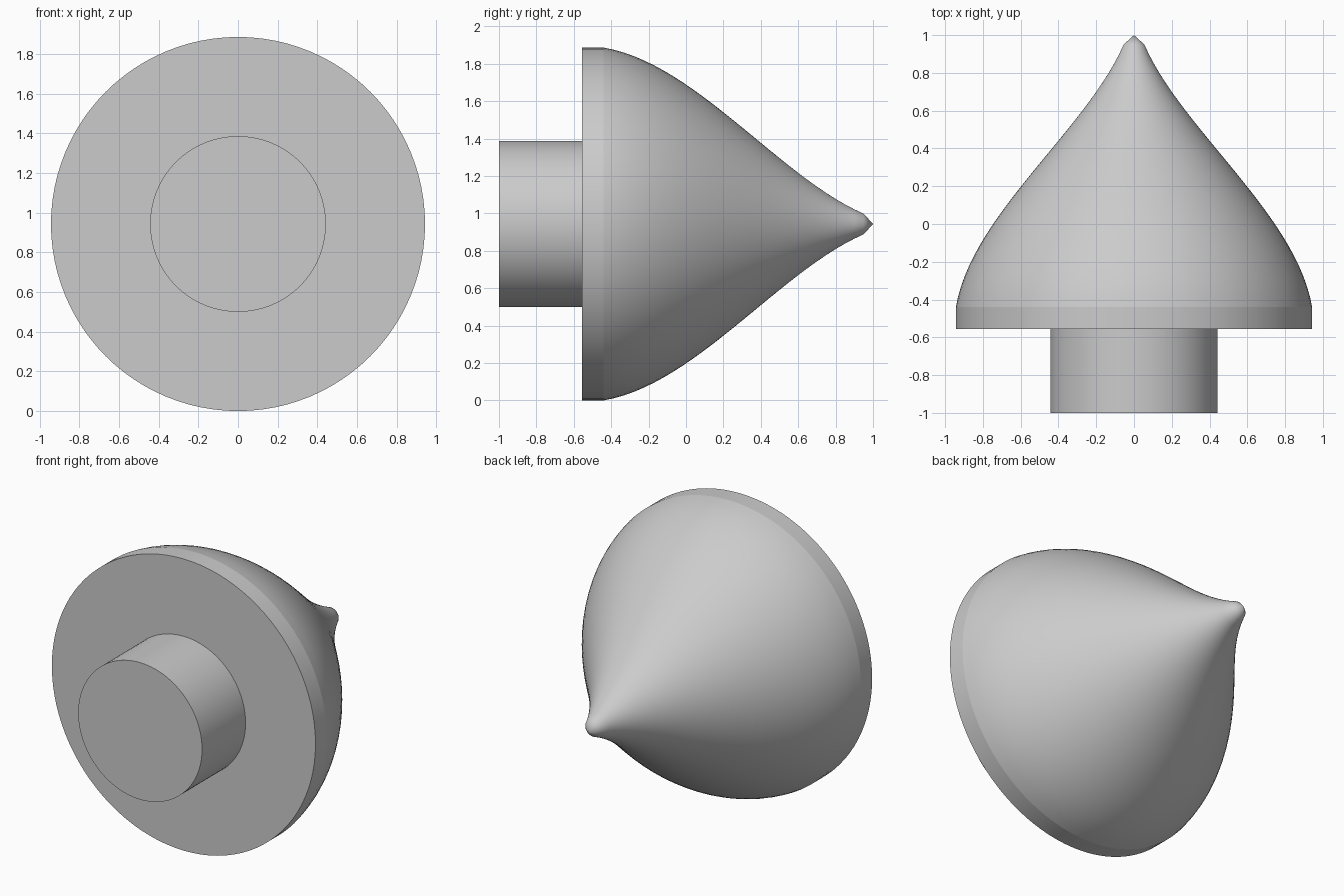
import bpy
import bmesh
from math import pi, radians
from mathutils import Matrix, Vector
from mathutils.geometry import interpolate_bezier

CENTRE_Z = 0.943
SEGMENTS = 96

cube = bpy.data.objects.get("Cube")
if cube:
    bpy.data.objects.remove(cube, do_unlink=True)

grey = bpy.data.materials.new("light_grey")
grey.use_nodes = True
grey.diffuse_color = (0.6, 0.6, 0.6, 1)
grey.node_tree.nodes["Principled BSDF"].inputs["Base Color"].default_value = (0.6, 0.6, 0.6, 1)


def lathe(name, profile):
    """Spin (radius, y) points about the horizontal y axis."""
    bm = bmesh.new()
    verts = [bm.verts.new((r, y, 0)) for r, y in profile]
    edges = [bm.edges.new(pair) for pair in zip(verts, verts[1:])]
    bmesh.ops.spin(bm, geom=verts + edges, cent=(0, 0, 0), axis=(0, 1, 0),
                   angle=2 * pi, steps=SEGMENTS, use_merge=True)
    bmesh.ops.remove_doubles(bm, verts=bm.verts, dist=0.0001)
    bmesh.ops.recalc_face_normals(bm, faces=bm.faces)
    # Make open shells face away from the axis
    if sum(f.normal.dot(Vector((f.calc_center_median().x, 0, f.calc_center_median().z)))
           for f in bm.faces) < 0:
        bmesh.ops.reverse_faces(bm, faces=bm.faces)
    bmesh.ops.transform(bm, matrix=Matrix.Translation((0, 0, CENTRE_Z)), verts=bm.verts)
    mesh = bpy.data.meshes.new(name)
    bm.to_mesh(mesh)
    bm.free()
    mesh.materials.append(grey)
    obj = bpy.data.objects.new(name, mesh)
    bpy.context.collection.objects.link(obj)
    bpy.ops.object.select_all(action="DESELECT")
    obj.select_set(True)
    bpy.context.view_layer.objects.active = obj
    bpy.ops.object.shade_smooth_by_angle(angle=radians(50))
    return obj


# Cylindrical stem
lathe("stem", [(0, -1), (0.443, -1), (0.443, -0.555)])

# Flat base plate with its straight rim
lathe("base_rim", [(0, -0.555), (0.943, -0.555), (0.943, -0.44)])

# Ogee dome ending in a small blunt tip
curve = interpolate_bezier(Vector((0.943, -0.44)), Vector((0.86, 0.05)),
                           Vector((0.25, 0.5)), Vector((0.055, 0.95)), 28)
lathe("pointed_dome", [(p.x, p.y) for p in curve] + [(0, 1)])
